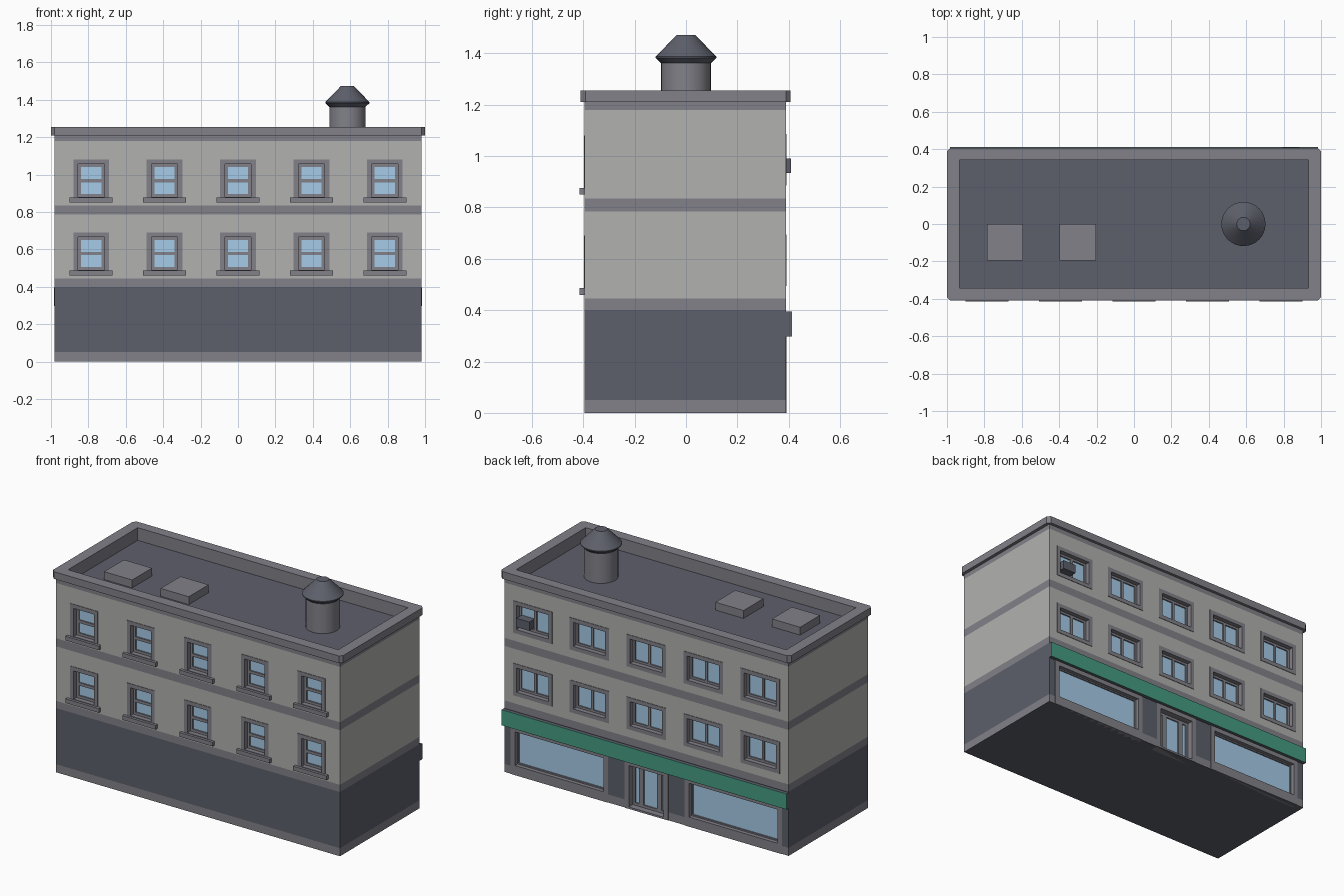
import bpy, bmesh, math

if "Cube" in bpy.data.objects:
    bpy.data.objects.remove(bpy.data.objects["Cube"])

COLS = {"wall": (.44, .44, .43, 1), "trim": (.22, .22, .25, 1), "dark": (.11, .115, .145, 1),
        "glass": (.38, .60, .80, 1), "green": (.06, .33, .22, 1)}
MATS = {}
for n, c in COLS.items():
    MATS[n] = bpy.data.materials.new(n)
    MATS[n].diffuse_color = c
XS = [-.785, -.393, 0, .393, .785]      # window columns
YF, YB = -.395, .389                    # front and back wall planes


def finish(name, bm, *mats):
    bmesh.ops.recalc_face_normals(bm, faces=bm.faces)
    me = bpy.data.meshes.new(name)
    bm.to_mesh(me)
    bm.free()
    ob = bpy.data.objects.new(name, me)
    bpy.context.collection.objects.link(ob)
    for m in mats:
        me.materials.append(MATS[m])
    return ob


def box(bm, x0, x1, y0, y1, z0, z1):
    vs = bmesh.ops.create_cube(bm, size=1)["verts"]
    for v in vs:
        v.co = (x0 if v.co.x < 0 else x1, y0 if v.co.y < 0 else y1, z0 if v.co.z < 0 else z1)


def ring(bm, cx, hw, z0, z1, t, ya, yb, tb=None):
    """Rectangular frame between planes ya and yb, border t, bottom border tb."""
    tb = t if tb is None else tb
    def loop(i, y):
        w, lo, hi = (hw - t, z0 + tb, z1 - t) if i else (hw, z0, z1)
        return [bm.verts.new((cx + a, y, b)) for a, b in ((-w, lo), (w, lo), (w, hi), (-w, hi))]
    loops = [loop(0, ya), loop(1, ya), loop(1, yb), loop(0, yb)]
    for k in range(4):
        a, b = loops[k], loops[(k + 1) % 4]
        for i in range(4):
            j = (i + 1) % 4
            bm.faces.new((a[i], a[j], b[j], b[i]))


def lathe(name, profile, cx, mat, n=32):
    bm = bmesh.new()
    rings = [[bm.verts.new((cx + r * math.cos(2 * math.pi * i / n), r * math.sin(2 * math.pi * i / n), z))
              for i in range(n)] for r, z in profile]
    for a, b in zip(rings, rings[1:]):
        for i in range(n):
            bm.faces.new((a[i], a[(i + 1) % n], b[(i + 1) % n], b[i]))
    bm.faces.new(rings[0])
    bm.faces.new(rings[-1])
    ob = finish(name, bm, mat)
    bpy.context.view_layer.objects.active = ob
    ob.select_set(True)
    bpy.ops.object.shade_smooth_by_angle(angle=math.radians(30))
    ob.select_set(False)
    return ob


# Body: stacked bands, one material per band
bm = bmesh.new()
levels = [0, .05, .40, .445, .785, .835, 1.18, 1.21]
band_mat = [1, 2, 1, 0, 1, 0, 1]
rows = [[bm.verts.new((x, y, z)) for x, y in ((-.98, YF), (.98, YF), (.98, YB), (-.98, YB))] for z in levels]
for k, m in enumerate(band_mat):
    for i in range(4):
        j = (i + 1) % 4
        bm.faces.new((rows[k][i], rows[k][j], rows[k + 1][j], rows[k + 1][i])).material_index = m
bm.faces.new(rows[0]).material_index = 2
bm.faces.new(rows[-1]).material_index = 1
body = finish("building_body", bm, "wall", "trim", "dark")

# Cornice with clipped corners
bm = bmesh.new()
box(bm, -1, 1, -.41, .407, 1.21, 1.255)
vert_edges = [e for e in bm.edges if abs(e.verts[0].co.z - e.verts[1].co.z) > .01]
bmesh.ops.bevel(bm, geom=vert_edges, offset=.018, segments=1, affect='EDGES')
cornice = finish("cornice", bm, "trim")

# Openings: each is (centre x, half width, z0, z1, border, bottom border, kind)
front = [(x, .095, z, z + .205, .025, .005) for x in XS for z in (.485, .875)]
back = [(x, .135, z, z + .20, .025, .025) for x in XS for z in (.495, .885)]
shop = [(x, .335, .0, .30, .03, .06) for x in (-.6, .6)]
door = [(0, .15, .0, .30, .03, .012)]

cut, trim, sash, glass = (bmesh.new() for _ in range(4))
for group, wall, s, depth, t2 in ((front, YF, -1, .04, .016), (back, YB, 1, .04, .014),
                                  (shop, YB, 1, .035, .008), (door, YB, 1, .05, .016)):
    out, deep = wall + s * .003, wall - s * depth
    for cx, hw, z0, z1, t, tb in group:
        ring(trim, cx, hw, z0, z1, t, out, deep, tb)
        w, lo, hi = hw - t, z0 + tb, z1 - t
        ys = sorted((wall + s * .05, deep))
        box(cut, cx - w - .004, cx + w + .004, *ys, lo - .004, hi + .004)
        ring(sash, cx, w, lo, hi, t2, deep + s * .014, deep)
        box(glass, cx - w, cx + w, *sorted((deep + s * .006, deep - s * .004)), lo, hi)
        bar = sorted((deep + s * .014, deep))
        mid = (lo + hi) / 2
        if group is front:
            box(sash, cx - w + t2, cx + w - t2, *bar, mid - .009, mid + .009)
        elif group is back:
            box(sash, cx - .008, cx + .008, *bar, lo + t2, hi - t2)
        elif group is door:
            for m in (-.062, .062):
                box(sash, m - .016, m + .016, *bar, lo + t2, hi - t2)
finish("window_surrounds", trim, "trim")
finish("window_sashes", sash, "trim")
finish("window_glass", glass, "glass")

# Cutters for openings and roof well
cutter = finish("opening_cutter", cut)
bm = bmesh.new()
box(bm, -.932, .932, -.343, .343, 1.172, 1.4)
well = finish("roof_well_cutter", bm)
for c in (cutter, well):
    c.hide_render = True
    c.display_type = 'WIRE'
    c.data.materials.append(MATS["trim"])
for ob, cs in ((body, (cutter, well)), (cornice, (well,))):
    for c in cs:
        mod = ob.modifiers.new("cut", 'BOOLEAN')
        mod.operation, mod.solver, mod.object = 'DIFFERENCE', 'EXACT', c
        mod.material_mode = 'TRANSFER'

# Front sills
bm = bmesh.new()
for x in XS:
    for z in (.46, .85):
        box(bm, x - .115, x + .115, -.414, YF + .005, z, z + .026)
finish("front_sills", bm, "trim")

# Shop fascia with coloured face
bm = bmesh.new()
box(bm, -.983, .983, YB - .003, .409, .298, .395)
finish("shop_fascia", bm, "dark")
bm = bmesh.new()
box(bm, -.983, .983, .409, .412, .298, .395)
finish("fascia_panel", bm, "green")

# Air conditioner in the back window
bm = bmesh.new()
box(bm, .795, .885, .345, .408, .935, .99)
finish("air_conditioner", bm, "dark")

# Roof surface, hatches and vent
bm = bmesh.new()
box(bm, -.932, .932, -.343, .343, 1.170, 1.176)
finish("roof_surface", bm, "dark")
bm = bmesh.new()
for x in (-.69, -.30):
    box(bm, x - .097, x + .097, -.195, 0, 1.174, 1.225)
finish("roof_hatches", bm, "trim")
lathe("vent_drum", [(.097, 1.174), (.097, 1.37)], .585, "trim")
lathe("vent_cap", [(.097, 1.362), (.118, 1.382), (.118, 1.387), (.036, 1.472)], .585, "dark")

for m in bpy.data.materials:
    if m.users and not m.is_grease_pencil:
        m.use_nodes = True
        m.node_tree.nodes["Principled BSDF"].inputs["Base Color"].default_value = m.diffuse_color
